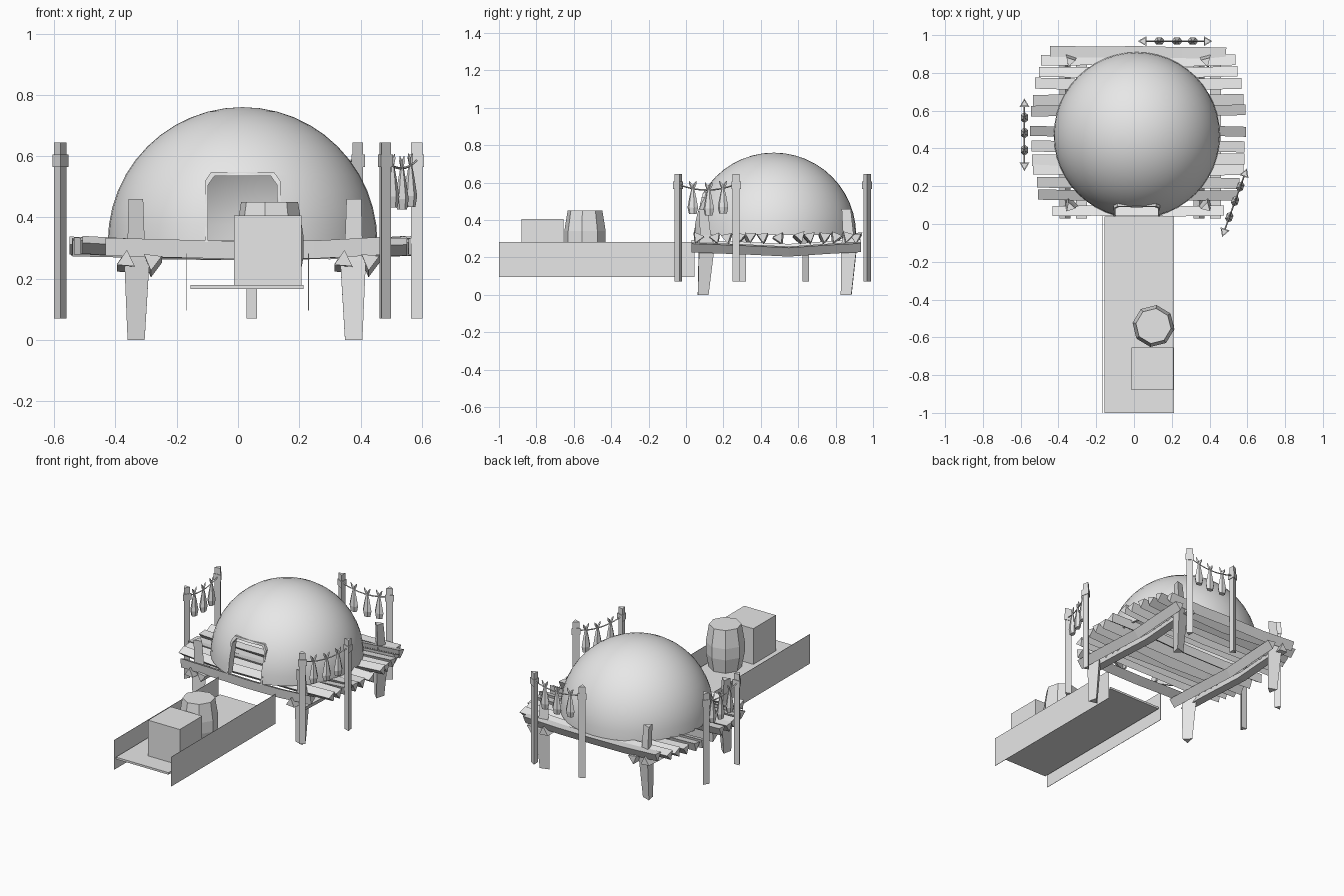
import bpy, bmesh, math, random
from mathutils import Vector

random.seed(4)
if "Cube" in bpy.data.objects:
    bpy.data.objects.remove(bpy.data.objects["Cube"], do_unlink=True)

grey = bpy.data.materials.new("plain_grey")
grey.use_nodes = True
grey.diffuse_color = (0.8, 0.8, 0.8, 1)
grey.node_tree.nodes["Principled BSDF"].inputs["Base Color"].default_value = (0.8, 0.8, 0.8, 1)


def finish(name, bm):
    bmesh.ops.recalc_face_normals(bm, faces=bm.faces)
    mesh = bpy.data.meshes.new(name)
    bm.to_mesh(mesh)
    bm.free()
    mesh.materials.append(grey)
    obj = bpy.data.objects.new(name, mesh)
    bpy.context.collection.objects.link(obj)
    return obj


def loft(name, path, radii, sides=3, spin=0.0, flat=1.0, u=None):
    """Closed prism through rings along a path."""
    path = [Vector(p) for p in path]
    d = (path[-1] - path[0]).normalized()
    if u is None:
        u = Vector((1, 0, 0)) if abs(d.z) > 0.9 else d.cross(Vector((0, 0, 1)))
    u = u.normalized()
    v = u.cross(d).normalized()
    bm = bmesh.new()
    rings = []
    for p, r in zip(path, radii):
        angles = [spin + math.tau * i / sides for i in range(sides)]
        rings.append([bm.verts.new(p + u * r * math.cos(a) + v * r * flat * math.sin(a)) for a in angles])
    for a, b in zip(rings, rings[1:]):
        for i in range(sides):
            j = (i + 1) % sides
            bm.faces.new((a[i], a[j], b[j], b[i]))
    bm.faces.new(rings[0])
    bm.faces.new(rings[-1])
    return finish(name, bm)


def box(name, low, high):
    bm = bmesh.new()
    bmesh.ops.create_cube(bm, size=1)
    for vert in bm.verts:
        vert.co = [(a + b) / 2 + c * (b - a) for a, b, c in zip(low, high, vert.co)]
    return finish(name, bm)


# Dome shell with an arched doorway
CENTRE, RADIUS = Vector((0.015, 0.47, 0.32)), 0.44
ARCH = [(-0.113, 0.29), (-0.113, 0.505), (-0.092, 0.535), (0.092, 0.535), (0.113, 0.505), (0.113, 0.29)]

bm = bmesh.new()
bmesh.ops.create_uvsphere(bm, u_segments=48, v_segments=24, radius=RADIUS)
bmesh.ops.delete(bm, geom=[v for v in bm.verts if v.co.z < -0.001], context='VERTS')
bmesh.ops.translate(bm, verts=bm.verts, vec=CENTRE)
dome = finish("dome", bm)

bm = bmesh.new()
near = [bm.verts.new((CENTRE.x + x, -0.1, z)) for x, z in ARCH]
far = [bm.verts.new((CENTRE.x + x, 0.3, z)) for x, z in ARCH]
bm.faces.new(near)
bm.faces.new(far)
for i in range(len(ARCH)):
    j = (i + 1) % len(ARCH)
    bm.faces.new((near[i], near[j], far[j], far[i]))
cutter = finish("door_cutter", bm)
cutter.hide_render = True

shell = dome.modifiers.new("shell", 'SOLIDIFY')
shell.thickness = 0.012
shell.offset = -1
cut = dome.modifiers.new("doorway", 'BOOLEAN')
cut.object = cutter
cut.solver = 'EXACT'
bpy.ops.object.select_all(action='DESELECT')
dome.select_set(True)
bpy.context.view_layer.objects.active = dome
for mod in ("shell", "doorway"):
    bpy.ops.object.modifier_apply(modifier=mod)
bpy.data.objects.remove(cutter, do_unlink=True)
bpy.ops.object.shade_smooth_by_angle(angle=math.radians(30))

# Door frame that follows the dome surface
bm = bmesh.new()
loops = []
for x, z in ARCH:
    sx, z = x, max(z, 0.32)
    y = CENTRE.y - math.sqrt(RADIUS ** 2 - sx ** 2 - (z - CENTRE.z) ** 2)
    top = 0.014 if z > 0.4 else 0
    side = math.copysign(0.01, x)
    corners = [(x, y - 0.006, z), (x + side, y - 0.004, z + top),
               (x + side, y + 0.04, z + top), (x, y + 0.04, z)]
    loops.append([bm.verts.new(Vector(c) + Vector((CENTRE.x, 0, 0))) for c in corners])
for a, b in zip(loops, loops[1:]):
    for i in range(4):
        j = (i + 1) % 4
        bm.faces.new((a[i], a[j], b[j], b[i]))
bm.faces.new(loops[0])
bm.faces.new(loops[-1])
finish("door_frame", bm)

# Deck planks: rough three-sided timbers, longest across the middle
PLANK_Y = [0.065, 0.16, 0.22, 0.285, 0.34, 0.41, 0.50, 0.605, 0.66, 0.74, 0.80, 0.86, 0.91]
for k, y in enumerate(PLANK_Y):
    half = 0.44 + 0.13 * math.sqrt(max(0, 1 - ((y - 0.49) / 0.43) ** 2)) + random.uniform(-0.01, 0.01)
    path = []
    for t in (-1, -0.5, 0, 0.5, 1):
        bend = random.uniform(-0.005, 0.005)
        path.append((0.022 + t * half, y + bend, 0.298 + 0.012 * t * t + bend))
    spin = -math.pi / 2 + random.uniform(-0.5, 0.5)
    loft(f"deck_plank_{k + 1}", path, [0.034] * 5, spin=spin)

# Sagging bearers in pairs either side of the legs
for k, x in enumerate((-0.365, -0.28, 0.345, 0.43)):
    path = [(x, y, z) for y, z in ((0.03, 0.26), (0.3, 0.25), (0.55, 0.238), (0.75, 0.252), (0.935, 0.262))]
    loft(f"deck_bearer_{k + 1}", path, [0.034] * 5, spin=0.4 if k % 2 else -0.6)

# Corner legs that rise past the deck
for side, x in (("right", -0.338), ("left", 0.382)):
    for end, y in (("front", 0.088), ("back", 0.86)):
        out = math.atan2(y - 0.47, x)
        path = [(x, y, 0), (x, y + 0.017, 0.26), (x, y + 0.012, 0.32), (x, y, 0.46)]
        loft(f"{end}_{side}_leg", path, [0.034, 0.05, 0.034, 0.029], spin=-out)


# Fish drying racks
def fish(name, p, along):
    path = [p + Vector((0, 0, dz)) for dz in (0.004, -0.04, -0.1, -0.135)]
    loft(name + "_body", path, [0.007, 0.018, 0.03, 0.022], sides=6, flat=0.7, u=along)
    for tag, s in (("a", -1), ("b", 1)):
        tip = p + along * 0.02 * s + Vector((0, 0, 0.04))
        loft(f"{name}_tail_{tag}", [p - Vector((0, 0, 0.006)), p.lerp(tip, 0.6), tip],
             [0.006, 0.009, 0.002], sides=4, flat=0.6, u=along)


def rack(name, start, end):
    a, b = Vector((*start, 0)), Vector((*end, 0))
    along = (b - a).normalized()
    for tag, p, out in (("first", a, -along), ("second", b, along)):
        spin = -math.atan2(out.y, out.x)
        for part, low, high, r in (("post", 0.07, 0.645, 0.023), ("collar", 0.565, 0.605, 0.03)):
            loft(f"{name}_{tag}_{part}", [p + Vector((0, 0, low)), p + Vector((0, 0, high))],
                 [r, r], spin=spin)

    def hang(t):
        return a.lerp(b, t) + Vector((0, 0, 0.59 - 0.12 * t * (1 - t)))

    loft(name + "_rope", [hang(i / 8) for i in range(9)], [0.004] * 9, sides=4)
    for i, t in enumerate((0.25, 0.53, 0.78)):
        fish(f"{name}_fish_{i + 1}", hang(t), along)


rack("back_rack", (0.05, 0.968), (0.385, 0.968))
rack("right_rack", (-0.58, 0.31), (-0.58, 0.635))
rack("left_rack", (0.477, -0.04), (0.587, 0.265))

# Walkway with side boards
box("walkway_floor", (-0.155, -1, 0.167), (0.213, 0.04, 0.18))
for side, x in (("right", -0.169), ("left", 0.23)):
    box(f"walkway_{side}_board", (x - 0.001, -1, 0.096), (x + 0.001, 0.045, 0.283))

# Cargo on the walkway
box("crate", (-0.013, -0.88, 0.18), (0.208, -0.655, 0.406))
loft("barrel", [(0.103, -0.54, z) for z in (0.18, 0.27, 0.34, 0.45)],
     [0.095, 0.112, 0.112, 0.094], sides=8, spin=0.15)
